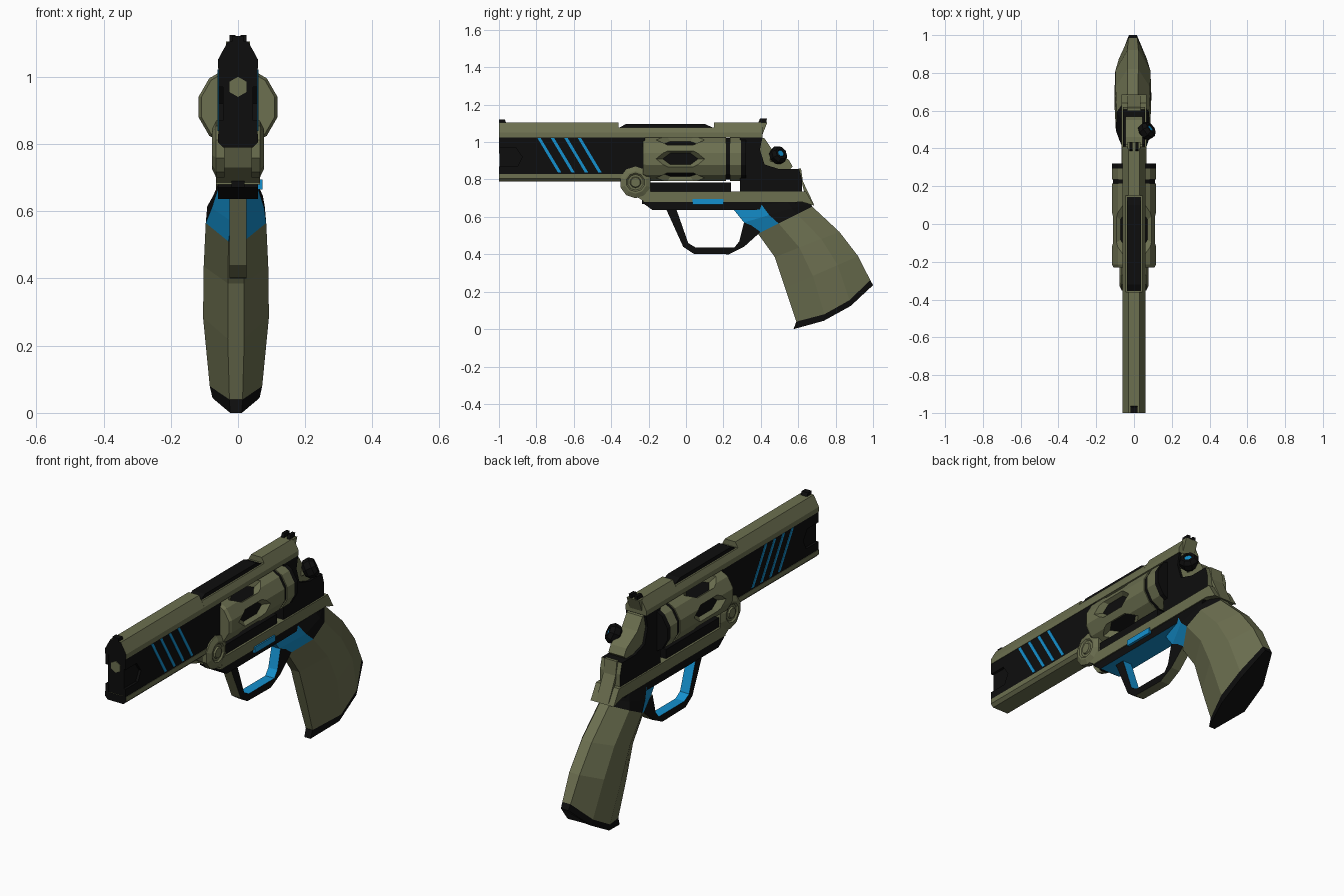
import bpy, bmesh, math
from mathutils import Vector, Matrix

if "Cube" in bpy.data.objects:
    bpy.data.objects.remove(bpy.data.objects["Cube"])

def material(name, rgb):
    m = bpy.data.materials.new(name)
    m.diffuse_color = (*rgb, 1)
    m.use_nodes = True
    m.node_tree.nodes["Principled BSDF"].inputs["Base Color"].default_value = m.diffuse_color
    return m

MATS = [material("olive", (.15, .16, .08)), material("black", (.004, .004, .004)),
        material("blue", (.007, .28, .62))]
OLIVE, BLACK, BLUE = 0, 1, 2

def finish(name, bm, mat):
    """mat is an index or a rule(normal, center) giving an index"""
    bmesh.ops.recalc_face_normals(bm, faces=bm.faces[:])
    bm.normal_update()
    for f in bm.faces:
        f.material_index = mat(f.normal, f.calc_center_median()) if callable(mat) else mat
    me = bpy.data.meshes.new(name)
    bm.to_mesh(me)
    bm.free()
    for m in MATS:
        me.materials.append(m)
    ob = bpy.data.objects.new(name, me)
    bpy.context.collection.objects.link(ob)
    return ob

def loft(name, rings, mat):
    bm = bmesh.new()
    vs = [[bm.verts.new(p) for p in r] for r in rings]
    n = len(vs[0])
    for a, b in zip(vs, vs[1:]):
        for i in range(n):
            j = (i + 1) % n
            bm.faces.new((a[i], a[j], b[j], b[i]))
    bm.faces.new(vs[0])
    bm.faces.new(vs[-1])
    return finish(name, bm, mat)

def side(name, pts, x0, x1, mat):        # (y, z) profile extruded along x
    return loft(name, [[(x, y, z) for y, z in pts] for x in (x0, x1)], mat)

def along(name, half, y0, y1, mat):      # mirrored (x, z) section extruded along y
    sec = half + [(-x, z) for x, z in reversed(half)]
    return loft(name, [[(x, y, z) for x, z in sec] for y in (y0, y1)], mat)

def lathe(name, prof, origin, axis, n, mat):   # (radius, distance) profile about an axis
    q = Vector(axis).to_track_quat('Z', 'Y').to_matrix()
    o = Vector(origin)
    rings = [[o + q @ Vector((r * math.cos(2 * math.pi * (i + .5) / n),
                              r * math.sin(2 * math.pi * (i + .5) / n), d))
              for i in range(n)] for r, d in prof]
    return loft(name, rings, mat)

front_black = lambda n, c: BLACK if n.y < -.7 else OLIVE

# top rail with a lowered black insert
rail = [(.06, 1.025), (.06, 1.05), (.03, 1.105)]
along("rail_front", rail, -1, -.36, front_black)
along("rail_middle", [(.06, 1.025), (.06, 1.05), (.045, 1.078)], -.36, .15, OLIVE)
side("rail_insert", [(-.37, 1.07), (-.32, 1.097), (.10, 1.097), (.16, 1.07)], -.036, .036, BLACK)
along("rail_rear", rail, .15, .41, OLIVE)
side("rail_tail", [(.40, 1.03), (.405, 1.03), (.435, 1.105), (.40, 1.105)], -.035, .035, OLIVE)
side("front_sight", [(-1, 1.10), (-1, 1.122), (-.97, 1.122), (-.96, 1.10)], -.018, .018, BLACK)
for s in (-1, 1):
    a, b = sorted((s * .008, s * .025))
    side("rear_sight", [(.385, 1.10), (.395, 1.125), (.432, 1.125), (.43, 1.10)], a, b, BLACK)

# barrel core, side panels with muzzle notch, stripes and underlug
along("barrel_core", [(.045, .825), (.045, 1.03)], -.997, -.22, BLACK)
panel = [(-1, 1.03), (-1, .97), (-.91, .97), (-.875, .92), (-.90, .87), (-1, .87),
         (-1, .825), (-.22, .825), (-.22, 1.03)]
for s in (-1, 1):
    side("barrel_panel", panel, s * .04, s * .058, BLACK)
    for k in range(4):
        y = -.795 + .072 * k
        side("stripe", [(y, 1.022), (y + .018, 1.022), (y + .128, .838), (y + .11, .838)],
             s * .055, s * .0605, BLUE)
along("underlug", [(.045, .79), (.06, .805), (.06, .83)], -1, -.23, front_black)
lathe("bore", [(.03, 0), (.03, .02)], (0, -1, .97), (0, 1, 0), 6, OLIVE)

# cylinder with six fluted pockets, rear rings and recoil shield
C = Vector((0, 0, .91))
cyl = lathe("cylinder", [(.113, -.23), (.121, -.215), (.121, .215)], C, (0, 1, 0), 12, OLIVE)
bm = bmesh.new()
hexa = [(-.5, 0), (-.28, .5), (.28, .5), (.5, 0), (.28, -.5), (-.28, -.5)]
cutter_bm = bmesh.new()
for k in range(6):
    rot = Matrix.Rotation(math.pi / 3 * k, 3, 'Y')
    rings = [[cutter_bm.verts.new(C + rot @ Vector((x, -.03 + L * u, W * v))) for u, v in hexa]
             for x, L, W in ((.09, .19, .062), (.128, .29, .105))]
    for i in range(6):
        j = (i + 1) % 6
        cutter_bm.faces.new((rings[0][i], rings[0][j], rings[1][j], rings[1][i]))
    for r in rings:
        cutter_bm.faces.new(r)
bm.free()
cutter = finish("flute_cutter", cutter_bm, lambda n, c: BLACK if
                (Vector((c.x, 0, c.z - .91)).length < .1) else OLIVE)
cutter.hide_render = True
cutter.hide_viewport = True
mod = cyl.modifiers.new("flutes", 'BOOLEAN')
mod.operation, mod.solver, mod.object = 'DIFFERENCE', 'EXACT', cutter
for name, r, a, b, m in (("gap_ring", .115, .21, .235, BLACK), ("ratchet_ring", .121, .235, .295, OLIVE),
                         ("recoil_shield", .121, .295, .32, BLACK)):
    lathe(name, [(r, a), (r, b)], C, (0, 1, 0), 12, m)

# crane and its round bolts on both sides
side("crane", [(-.33, .80), (-.30, .73), (-.22, .68), (-.19, .735), (-.19, .78), (-.23, .83), (-.33, .83)],
     -.065, .065, OLIVE)
for s in (-1, 1):
    lathe("crane_bolt", [(.085, .04), (.085, .065), (.06, .077), (.05, .077), (.042, .07), (.03, .07), (.026, .078)],
          (0, -.27, .785), (s, 0, 0), 10, OLIVE)

# frame: lower bar, black floor, rear block
side("frame_ledge", [(-.2, .73), (-.2, .785), (.24, .785), (.24, .73)], -.055, .055, BLACK)
side("frame_bar", [(-.23, .68), (-.22, .737), (.64, .737), (.685, .66), (.62, .68)], -.066, .066, OLIVE)
side("frame_floor", [(-.225, .685), (-.225, .67), (-.18, .637), (.27, .637), (.55, .64), (.60, .685)],
     -.06, .06, lambda n, c: BLUE if n.z < -.9 else BLACK)
side("slot", [(-.236, .74), (-.236, .67), (-.2, .67), (-.2, .74)], -.02, .02, BLACK)
side("rear_block", [(.29, .73), (.29, 1.03), (.41, 1.03), (.395, .96), (.42, .88), (.50, .855),
                    (.605, .855), (.62, .80), (.62, .73)], -.058, .058,
     lambda n, c: OLIVE if n.y > .5 and c.z < .84 else BLACK)
side("backstrap", [(.60, .86), (.615, .86), (.625, .79), (.685, .665), (.64, .70)], -.035, .035, OLIVE)
side("release_button", [(.035, .665), (.035, .695), (.2, .695), (.2, .665)], .05, .073, BLUE)

# hammer and side knob
side("hammer", [(.38, 1.03), (.42, 1.02), (.46, .96), (.55, .905), (.57, .87), (.53, .83), (.42, .85)],
     -.045, .045, OLIVE)
ax = Vector((.7, .55, .4)).normalized()
K = Vector((.065, .49, .928))
lathe("knob_stem", [(.022, -.07), (.022, 0)], K, ax, 6, OLIVE)
lathe("knob", [(.03, -.03), (.046, -.015), (.05, .015), (.036, .035), (.022, .035), (.018, .03)],
      K, ax, 8, lambda n, c: BLUE if n.dot(ax) > .98 and (c - K).length < .0325 else BLACK)

# trigger guard: olive outside, black sides, blue inside
outer = [(-.11, .65), (-.015, .44), (.04, .403), (.23, .40), (.31, .44), (.41, .53)]
inner = [(.31, .57), (.285, .47), (.26, .437), (.05, .437), (.012, .46), (-.055, .65)]
hub = Vector((0, .12, .55))
def guard_rule(n, c):
    if abs(n.x) > .5:
        return BLACK
    return BLUE if n.dot(hub - c) > 0 else OLIVE
side("trigger_guard", outer + inner, -.026, .026, guard_rule)

# grip: octagonal sections between a front and a back point
def section(f, b, w, sag=0, cx=-.006):
    ts = [(0, .25), (.38, 1), (.72, .95), (1, .3)]
    def p(t, k):
        return (cx + k * w, f[0] + t * (b[0] - f[0]),
                f[1] + t * (b[1] - f[1]) - (sag if 0 < t < 1 else 0))
    return [p(t, k) for t, k in ts] + [p(t, -k) for t, k in reversed(ts)]

neck = section((.385, .51), (.675, .655), .09)
base = section((.59, .04), (.985, .262), .078, .045)
loft("grip_collar", [section((.25, .645), (.655, .70), .06, cx=0),
                     section((.31, .57), (.665, .675), .078, cx=0), neck],
     lambda n, c: BLUE if n.y < -.25 and c.y < .42 else (OLIVE if n.y > .8 else BLACK))
loft("grip", [neck, section((.475, .385), (.82, .52), .096),
              section((.53, .22), (.92, .39), .098), base], OLIVE)
loft("grip_base", [base, section((.575, 0), (1, .235), .07, .045)], BLACK)
